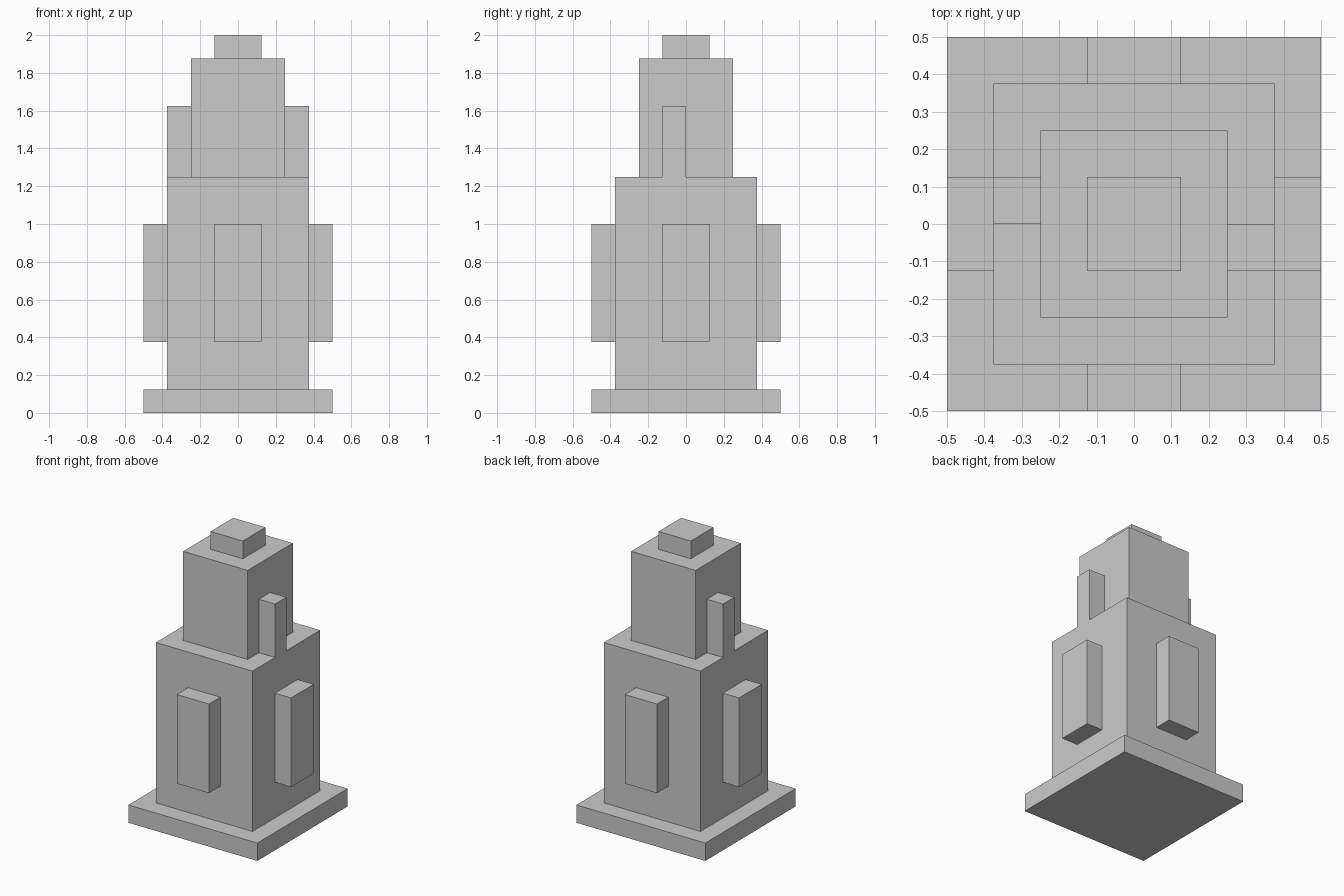
import bpy
import bmesh
from math import radians
from mathutils import Matrix, Vector

if "Cube" in bpy.data.objects:
    bpy.data.objects.remove(bpy.data.objects["Cube"])


def box(name, lo, hi, turn=0):
    """Box between two corners, turned about the z axis by whole degrees."""
    lo, hi = Vector(lo), Vector(hi)
    bm = bmesh.new()
    bmesh.ops.create_cube(bm, size=1)
    place = Matrix.Translation((lo + hi) / 2) @ Matrix.Diagonal((*(hi - lo), 1))
    bm.transform(Matrix.Rotation(radians(turn), 4, 'Z') @ place)
    mesh = bpy.data.meshes.new(name)
    bm.to_mesh(mesh)
    bm.free()
    obj = bpy.data.objects.new(name, mesh)
    bpy.context.collection.objects.link(obj)
    return obj


# Stacked square tiers: name, half width, bottom, top
for name, r, z0, z1 in [
    ("base_plate", 0.5, 0, 0.125),
    ("lower_body", 0.375, 0.125, 1.25),
    ("upper_body", 0.25, 1.25, 1.875),
    ("top_cap", 0.125, 1.875, 2),
]:
    box(name, (-r, -r, z0), (r, r, z1))

# Raised panel on each of the four lower sides
for side, turn in [("right", 0), ("back", 90), ("left", 180), ("front", 270)]:
    box(f"{side}_panel", (0.375, -0.125, 0.375), (0.5, 0.125, 1), turn)

# Off-centre posts beside the upper body, opposite by half a turn
for side, turn in [("right", 0), ("left", 180)]:
    box(f"{side}_post", (0.25, -0.125, 1.25), (0.375, 0, 1.625), turn)
